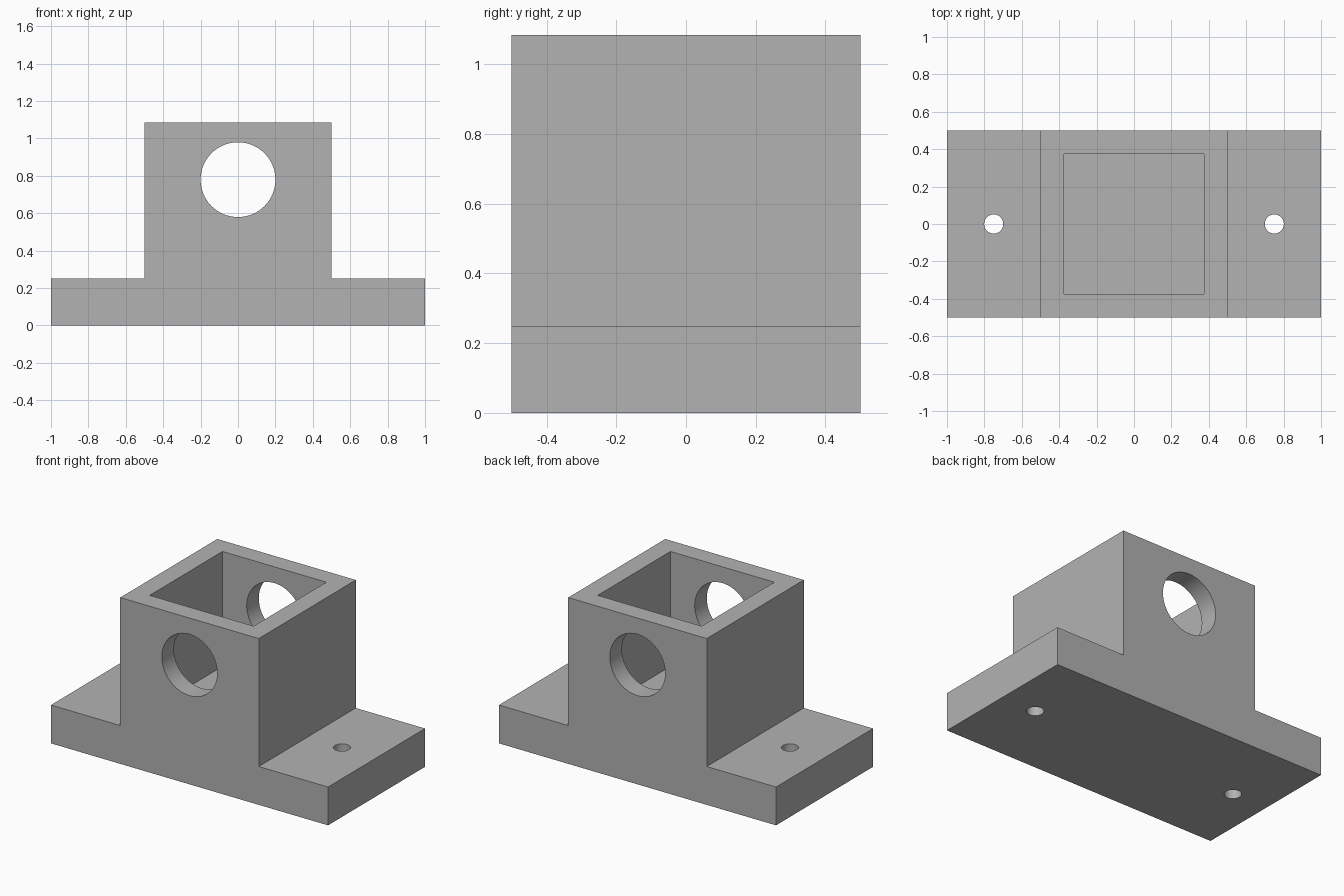
import bpy
import bmesh
import math

cube = bpy.data.objects.get("Cube")
if cube:
    bpy.data.objects.remove(cube, do_unlink=True)

DEPTH, HEIGHT, BASE = 1.0, 1.085, 0.25
FLOOR, WALL = 0.335, 0.125

grey = bpy.data.materials.new("mid_grey")
grey.use_nodes = True
grey.diffuse_color = (0.448, 0.448, 0.448, 1)
grey.node_tree.nodes["Principled BSDF"].inputs["Base Color"].default_value = grey.diffuse_color


def activate(obj):
    bpy.ops.object.select_all(action="DESELECT")
    obj.select_set(True)
    bpy.context.view_layer.objects.active = obj


def cut(target, name):
    """Subtract the active primitive from the target, then discard it."""
    cutter = bpy.context.object
    cutter.name = name
    cutter.hide_render = True
    cutter.data.materials.append(grey)
    activate(target)
    mod = target.modifiers.new(name, "BOOLEAN")
    mod.operation = "DIFFERENCE"
    mod.solver = "EXACT"
    mod.object = cutter
    bpy.ops.object.modifier_apply(modifier=mod.name)
    bpy.data.objects.remove(cutter, do_unlink=True)


# Flanged block: stepped profile extruded front to back
half = [(1, 0), (1, BASE), (0.5, BASE), (0.5, HEIGHT)]
profile = half + [(-x, z) for x, z in reversed(half)]
bm = bmesh.new()
face = bm.faces.new([bm.verts.new((x, -DEPTH / 2, z)) for x, z in profile])
extruded = bmesh.ops.extrude_face_region(bm, geom=[face])["geom"]
bmesh.ops.translate(bm, vec=(0, DEPTH, 0),
                    verts=[v for v in extruded if isinstance(v, bmesh.types.BMVert)])
bmesh.ops.recalc_face_normals(bm, faces=bm.faces)
mesh = bpy.data.meshes.new("mounting_block")
bm.to_mesh(mesh)
bm.free()
mesh.materials.append(grey)
block = bpy.data.objects.new("mounting_block", mesh)
bpy.context.collection.objects.link(block)

# Square pocket open at the top
inner = 1 - 2 * WALL
bpy.ops.mesh.primitive_cube_add(size=1, location=(0, 0, FLOOR + 0.5))
bpy.context.object.scale = (inner, inner, 1)
cut(block, "pocket")

# Round bore through the front and back walls
bpy.ops.mesh.primitive_cylinder_add(vertices=64, radius=0.2, depth=2,
                                    location=(0, 0, 0.779),
                                    rotation=(math.pi / 2, 0, 0))
cut(block, "bore")

# Screw holes through both flanges
for side in (-1, 1):
    bpy.ops.mesh.primitive_cylinder_add(vertices=48, radius=0.051, depth=1,
                                        location=(side * 0.75, 0, BASE / 2))
    cut(block, "screw_hole")

activate(block)
bpy.ops.object.shade_smooth_by_angle(angle=math.radians(30))
